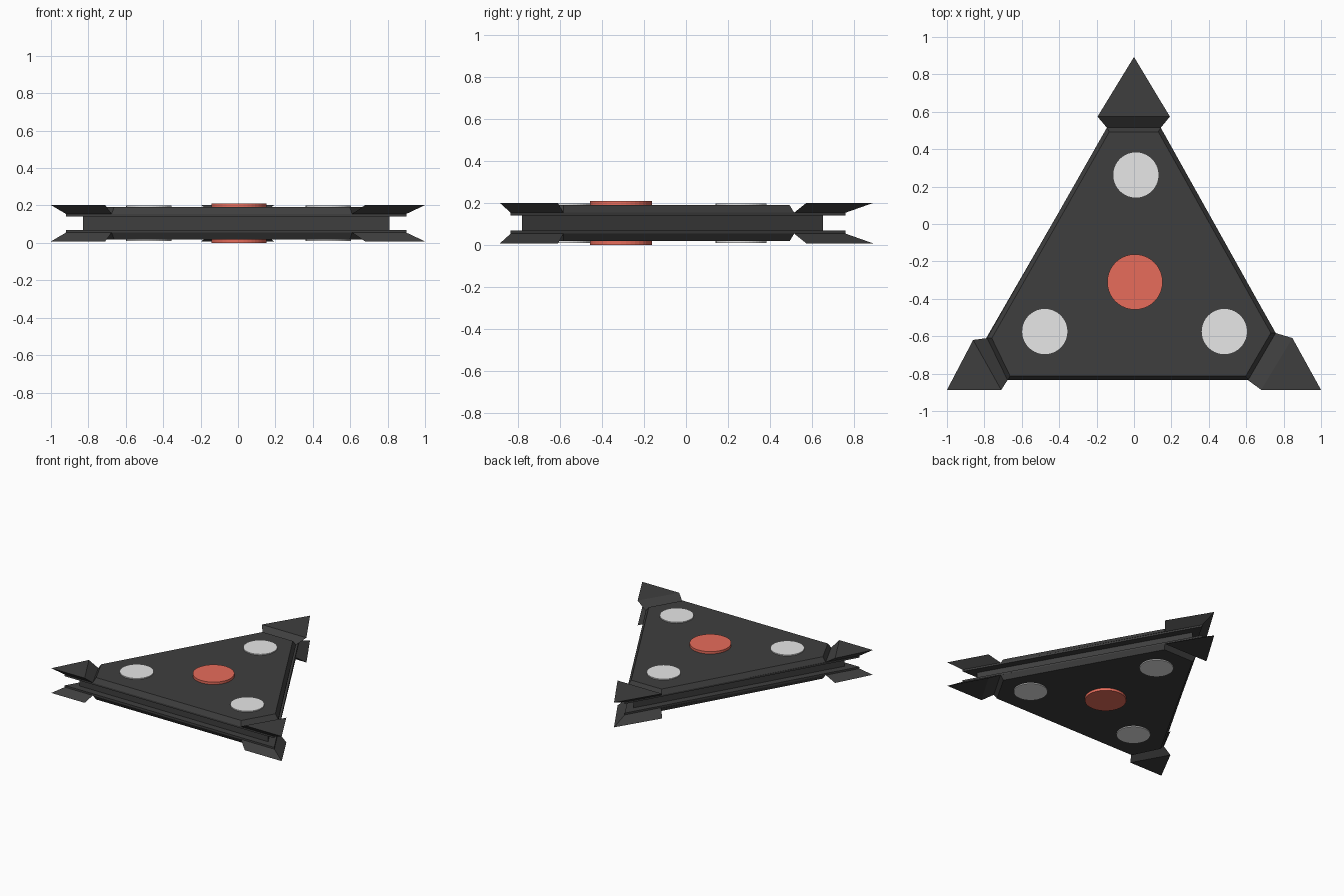
import bpy, bmesh
from mathutils import Vector

cube = bpy.data.objects.get("Cube")
if cube:
    bpy.data.objects.remove(cube, do_unlink=True)

MID = 0.105  # height of the middle plane


def material(name, color):
    m = bpy.data.materials.new(name)
    m.use_nodes = True
    m.diffuse_color = (*color, 1)
    m.node_tree.nodes["Principled BSDF"].inputs["Base Color"].default_value = (*color, 1)
    return m


dark = material("charcoal", (0.049, 0.049, 0.049))
pale = material("pale grey", (0.8, 0.8, 0.8))
red = material("coral red", (0.82, 0.155, 0.108))


def inset(points, d):
    """Move every edge of a clockwise convex outline inward by d."""
    pts = [Vector(p) for p in points]
    result = []
    for i, p in enumerate(pts):
        a = (p - pts[i - 1]).normalized()
        b = (pts[(i + 1) % len(pts)] - p).normalized()
        na, nb = Vector((a.y, -a.x)), Vector((b.y, -b.x))
        result.append(p + (na + nb) * d / (1 + na.dot(nb)))
    return result


def loft(name, rings, mat):
    """Closed solid through (outline, height) rings."""
    bm = bmesh.new()
    loops = [[bm.verts.new((p[0], p[1], z)) for p in pts] for pts, z in rings]
    for low, high in zip(loops, loops[1:]):
        for i in range(len(low)):
            bm.faces.new((low[i - 1], low[i], high[i], high[i - 1]))
    bm.faces.new(loops[0])
    bm.faces.new(loops[-1])
    bmesh.ops.recalc_face_normals(bm, faces=bm.faces)
    mesh = bpy.data.meshes.new(name)
    bm.to_mesh(mesh)
    bm.free()
    mesh.materials.append(mat)
    obj = bpy.data.objects.new(name, mesh)
    bpy.context.collection.objects.link(obj)
    return obj


def disc(name, x, y, radius, z0, z1, mat):
    bpy.ops.mesh.primitive_cylinder_add(vertices=40, radius=radius, depth=abs(z1 - z0),
                                        location=(x, y, (z0 + z1) / 2))
    obj = bpy.context.object
    obj.name = name
    obj.data.materials.append(mat)


# Outlines run clockwise seen from above
triangle = [(0, 0.76), (0.9, -0.835), (-0.92, -0.835)]
deck = [(-0.145, 0.515), (0.143, 0.515), (0.757, -0.583),
        (0.61, -0.835), (-0.676, -0.835), (-0.785, -0.61)]
spikes = {
    "back": ([deck[0], triangle[0], deck[1]],
             [(-0.195, 0.574), (0, 0.893), (0.192, 0.574)]),
    "left": ([deck[2], triangle[1], deck[3]],
             [(0.847, -0.61), (1, -0.887), (0.68, -0.887)]),
    "right": ([deck[4], triangle[2], deck[5]],
              [(-0.71, -0.887), (-1, -0.887), (-0.86, -0.62)]),
}

# Recessed core between the two shells
core = inset(triangle, 0.053)
loft("core", [(core, MID - 0.04), (core, MID + 0.04)], dark)

# Matching upper and lower shells
for side, s in (("upper", 1), ("lower", -1)):
    def z(h):
        return MID + s * h

    loft(side + "_ledge", [(triangle, z(0.036)), (triangle, z(0.05))], dark)
    loft(side + "_deck", [(deck, z(0.05)), (inset(deck, 0.022), z(0.086))], dark)
    for corner, (base, top) in spikes.items():
        loft(f"{side}_{corner}_spike", [(base, z(0.05)), (top, z(0.097))], dark)

    disc(side + "_center_button", 0.005, -0.31, 0.148, z(0.08), z(0.105), red)
    for corner, (x, y) in {"back": (0.01, 0.262), "left": (0.483, -0.575),
                           "right": (-0.477, -0.575)}.items():
        disc(f"{side}_{corner}_pad", x, y, 0.121, z(0.08), z(0.094), pale)
